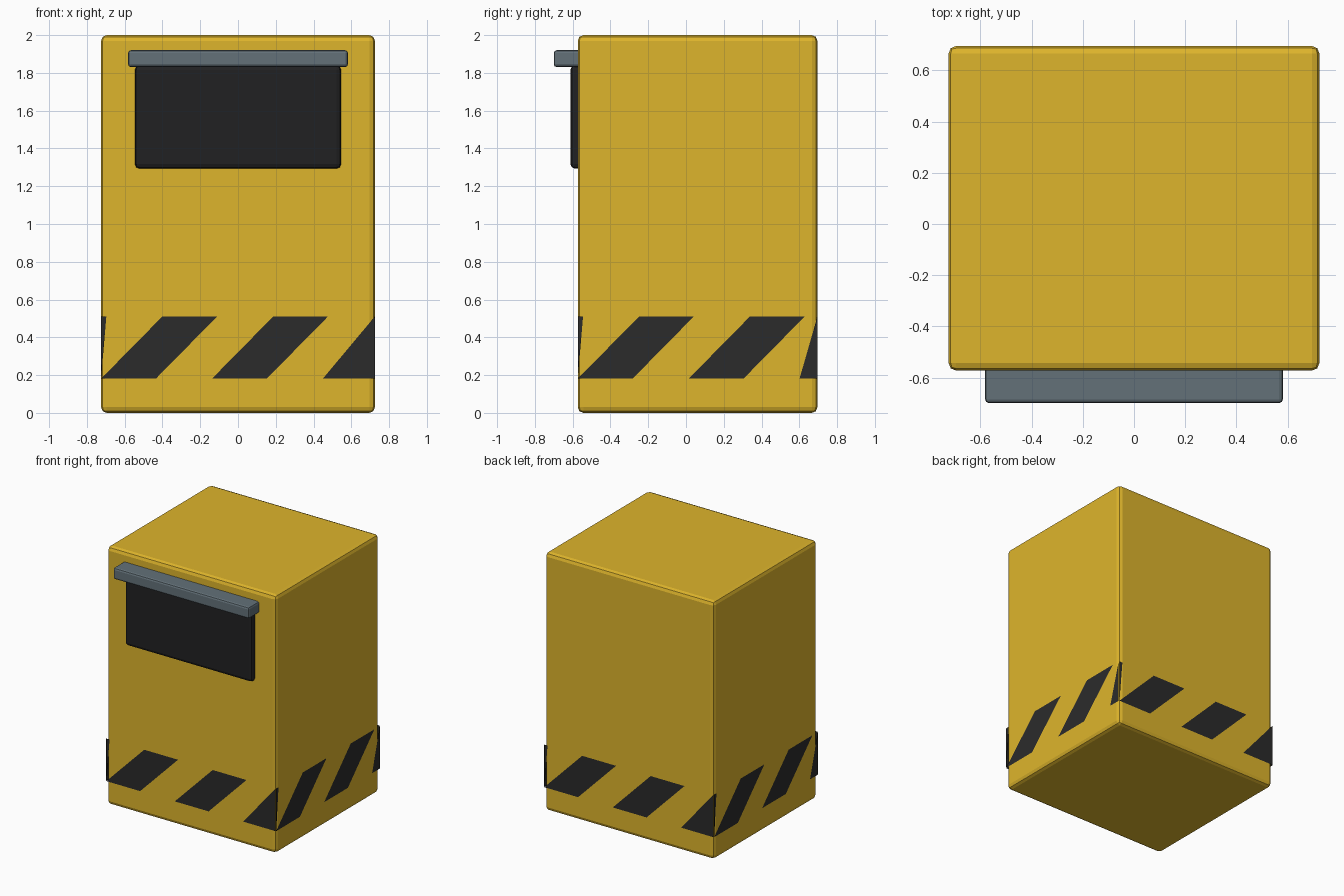
import bpy, bmesh
from mathutils import Vector

if "Cube" in bpy.data.objects:
    bpy.data.objects.remove(bpy.data.objects["Cube"])


def material(name, rgb):
    m = bpy.data.materials.new(name)
    m.diffuse_color = (*rgb, 1)
    m.use_nodes = True
    m.node_tree.nodes["Principled BSDF"].inputs["Base Color"].default_value = m.diffuse_color
    return m


YELLOW = material("yellow_paint", (0.73, 0.46, 0.025))
BLACK = material("black_panel", (0.015, 0.015, 0.016))
STRIPE = material("black_stripe", (0.024, 0.024, 0.024))
STEEL = material("grey_steel", (0.125, 0.165, 0.19))


def add_object(name, bm, mat):
    mesh = bpy.data.meshes.new(name)
    bm.to_mesh(mesh)
    bm.free()
    ob = bpy.data.objects.new(name, mesh)
    bpy.context.collection.objects.link(ob)
    mesh.materials.append(mat)
    return ob


def bevelled_box(name, lo, hi, bevel, mat):
    lo, hi = Vector(lo), Vector(hi)
    bm = bmesh.new()
    bmesh.ops.create_cube(bm, size=1)
    for v in bm.verts:
        v.co = (lo + hi) / 2 + v.co * (hi - lo)
    ob = add_object(name, bm, mat)
    mod = ob.modifiers.new("bevel", 'BEVEL')
    mod.width = bevel
    mod.segments = 2
    return ob


# Main cabinet, dark front panel and the hood above it
X, Y0, Y1 = 0.725, -0.573, 0.696
bevelled_box("cabinet_body", (-X, Y0, 0), (X, Y1, 2), 0.03, YELLOW)
bevelled_box("front_panel", (-0.546, -0.612, 1.293), (0.546, -0.53, 1.84), 0.025, BLACK)
bevelled_box("panel_hood", (-0.582, -0.7, 1.831), (0.582, -0.45, 1.92), 0.015, STEEL)

# Hazard stripes: slanted bands clamped to the width of each side
GAP = 0.004
PITCH, WIDTH, SLANT = 0.587, 0.29, 0.325
Z0, Z1 = 0.181, 0.511


def hazard_band(name, start, direction, length):
    start, direction = Vector(start), Vector(direction)
    bm = bmesh.new()
    for i in range(-1, 3):
        s = i * PITCH
        pts = []
        for u, z in ((s, Z0), (s + WIDTH, Z0), (s + WIDTH + SLANT, Z1), (s + SLANT, Z1)):
            p = (min(max(u, 0), length), z)
            if p not in pts:
                pts.append(p)
        if len(pts) > 2:
            bm.faces.new([bm.verts.new(start + direction * u + Vector((0, 0, z)))
                          for u, z in pts])
    add_object(name, bm, STRIPE)


W, D = 2 * X, Y1 - Y0
hazard_band("front_stripes", (-X, Y0 - GAP, 0), (1, 0, 0), W)
hazard_band("right_stripes", (X + GAP, Y0, 0), (0, 1, 0), D)
hazard_band("back_stripes", (X, Y1 + GAP, 0), (-1, 0, 0), W)
hazard_band("left_stripes", (-X - GAP, Y1, 0), (0, -1, 0), D)
